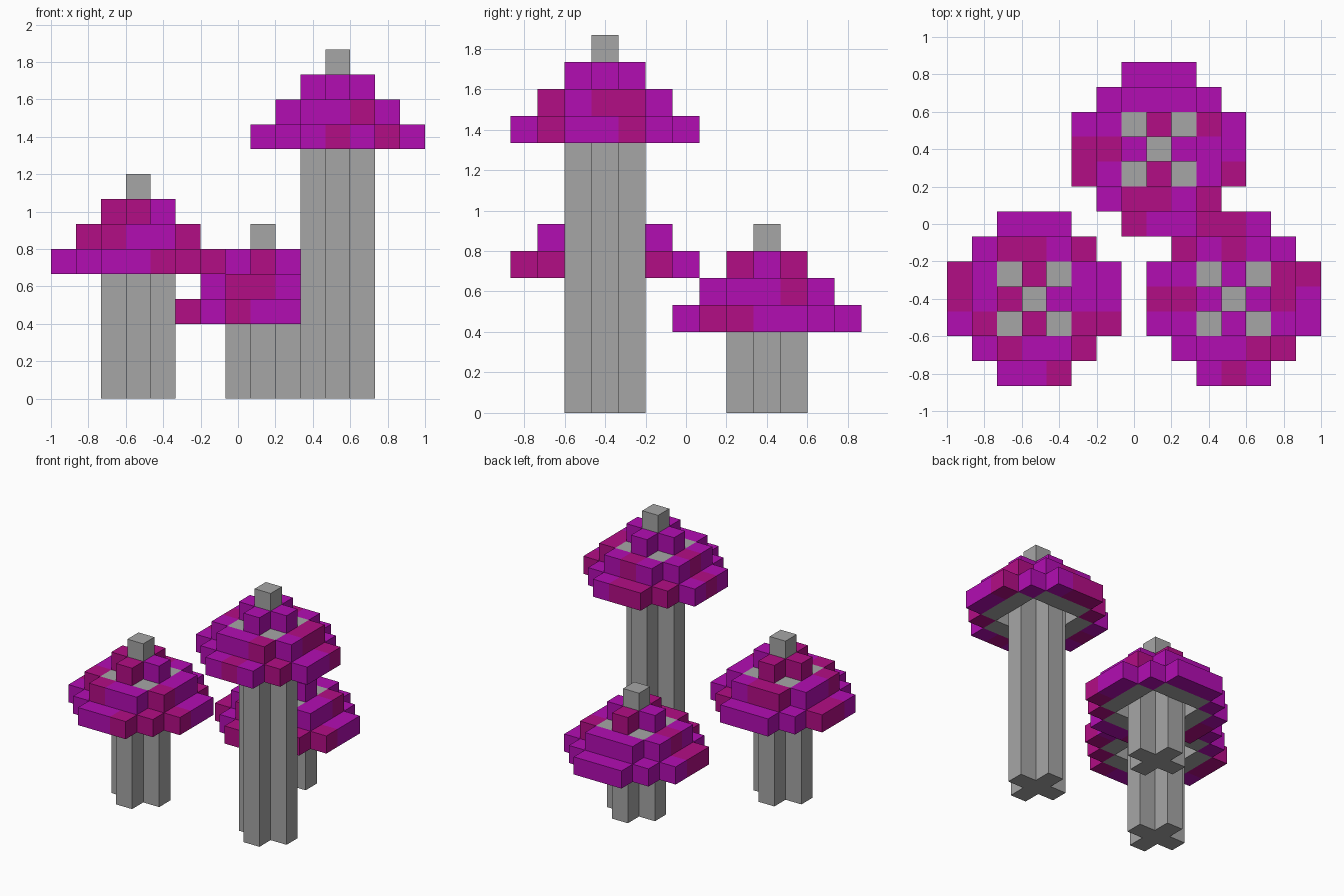
import bpy, bmesh
from mathutils import Vector

if "Cube" in bpy.data.objects:
    bpy.data.objects.remove(bpy.data.objects["Cube"])

U = 2 / 15  # block size


def material(name, rgb):
    m = bpy.data.materials.new(name)
    m.diffuse_color = (*rgb, 1)
    m.use_nodes = True
    m.node_tree.nodes["Principled BSDF"].inputs["Base Color"].default_value = m.diffuse_color
    return m


GREY = material("stem grey", (0.38, 0.38, 0.38))
MAGENTA = material("cap magenta", (0.45, 0.004, 0.45))
BERRY = material("cap raspberry", (0.45, 0.004, 0.235))

# The six faces of a block: outward direction and two in-plane axes
DIRS = []
for axis in range(3):
    for sign in (1, -1):
        n, a, b = Vector(), Vector(), Vector()
        n[axis], a[(axis + 1) % 3], b[(axis + 2) % 3] = sign, 1, sign
        DIRS.append((n, a, b))


def block_object(name, cells, solid, mats, centre):
    """Join blocks {(i, j, k): material index}, keeping only exposed faces."""
    bm = bmesh.new()
    for (i, j, k), mat in cells.items():
        mid = Vector((i, j, k + 0.5))
        for n, a, b in DIRS:
            if (i + int(n.x), j + int(n.y), k + int(n.z)) in solid:
                continue
            quad = [mid + (n + a * s + b * t) / 2
                    for s, t in ((-1, -1), (1, -1), (1, 1), (-1, 1))]
            f = bm.faces.new([bm.verts.new(q * U) for q in quad])
            f.material_index = mat
    bmesh.ops.remove_doubles(bm, verts=bm.verts, dist=1e-4)
    me = bpy.data.meshes.new(name)
    bm.to_mesh(me)
    bm.free()
    for m in mats:
        me.materials.append(m)
    ob = bpy.data.objects.new(name, me)
    ob.location = (centre[0] * U, centre[1] * U, 0)
    bpy.context.collection.objects.link(ob)


def mushroom(side, centre, h, plan):
    stem, cap = {}, {}
    # Plus-shaped stem running up into the cap
    for k in range(h + 2):
        for i, j in ((0, 0), (1, 0), (-1, 0), (0, 1), (0, -1)):
            stem[i, j, k] = 0
    # Tip block with its core
    stem[0, 0, h + 2] = stem[0, 0, h + 3] = 0
    # Stepped cap rings; plan is seen from above, back row first
    for r, row in enumerate(plan):
        for c, ch in enumerate(row):
            i, j = c - 3, 3 - r
            far, near = max(abs(i), abs(j)), min(abs(i), abs(j))
            if ch in "MR":
                layer = 0 if far == 3 or near == 2 else 1 if far == 2 else 2
                cap[i, j, h + layer] = "MR".index(ch)
                if layer == 1:
                    stem[i, j, h] = 0      # grey underside ring
            elif far == near == 1:
                stem[i, j, h + 1] = 0      # grey corners showing through
    solid = set(stem) | set(cap)
    block_object(side + "_mushroom_stem", stem, solid, [GREY], centre)
    block_object(side + "_mushroom_cap", cap, solid, [MAGENTA, BERRY], centre)


mushroom("left", (-4, -3), 5, [
    "..MMM..",
    ".MRRMR.",
    "RMgRgMM",
    "RMRgMMM",
    "MRgRgRR",
    ".MRMMR.",
    "..MMR.."])
mushroom("right", (4, -3), 10, [
    "..RRM..",
    ".RMRMM.",
    "MMgMgRR",
    "RRMgMRM",
    "MMgMgMM",
    ".MMMRR.",
    "..MRM.."])
mushroom("back", (1, 3), 3, [
    "..MMM..",
    ".MMMMM.",
    "MMgRgRM",
    "RRMgMMM",
    "RMgRgMR",
    ".MRRMR.",
    "..RMM.."])
